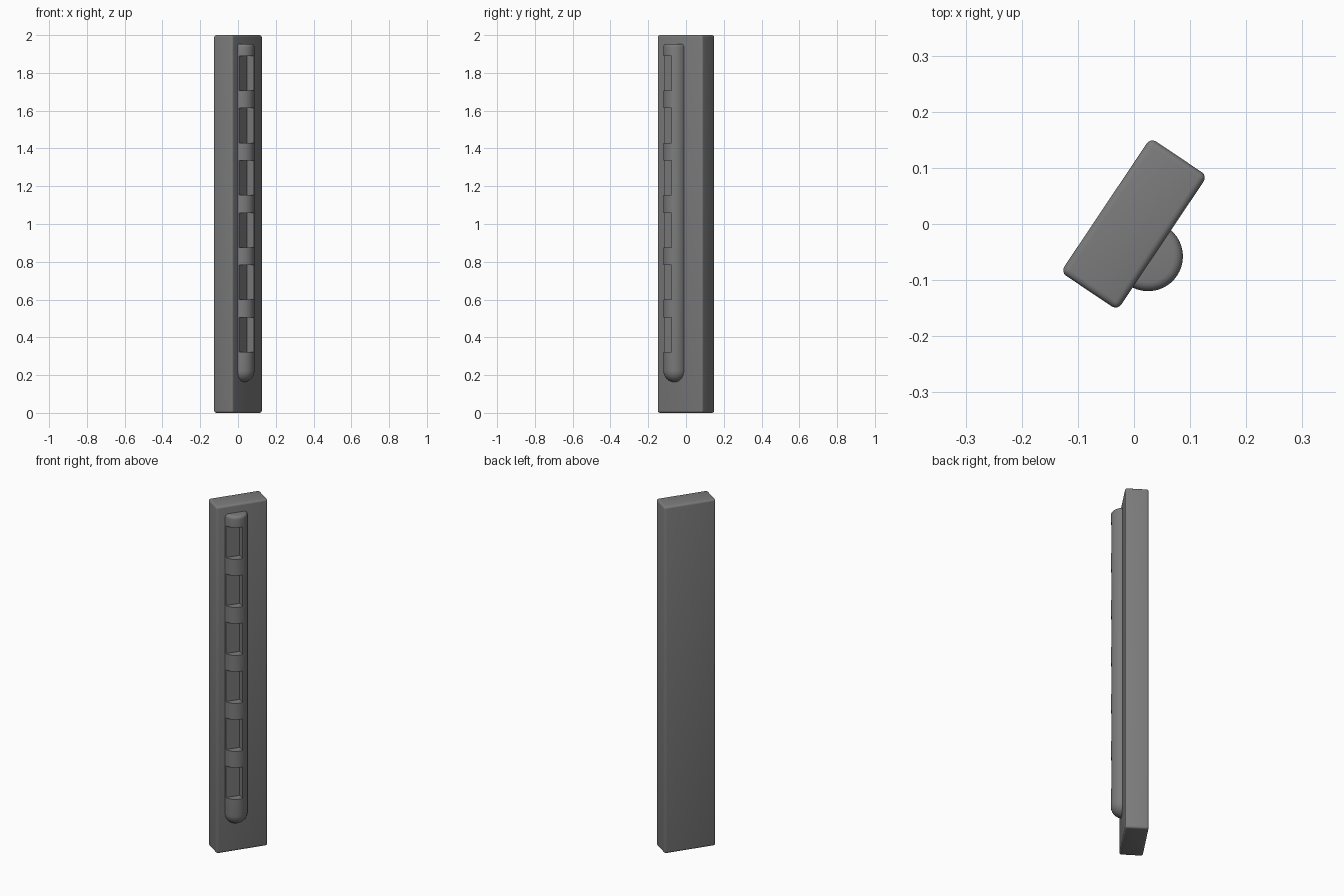
import bpy, bmesh
from math import sin, cos, pi, radians
from mathutils import Matrix, Vector

if "Cube" in bpy.data.objects:
    bpy.data.objects.remove(bpy.data.objects["Cube"])

# Local frame: x = outward from the front face, y = across the slab
TURN = Matrix.Rotation(radians(-33.8), 4, 'Z')


def make_object(name, bm):
    bmesh.ops.recalc_face_normals(bm, faces=bm.faces)
    bm.transform(TURN)
    mesh = bpy.data.meshes.new(name)
    bm.to_mesh(mesh)
    bm.free()
    ob = bpy.data.objects.new(name, mesh)
    bpy.context.collection.objects.link(ob)
    return ob


def add_box(bm, low, high):
    low, high = Vector(low), Vector(high)
    mat = Matrix.Translation((low + high) / 2) @ Matrix.Diagonal((*(high - low), 1))
    bmesh.ops.create_cube(bm, size=1, matrix=mat)


def finish(ob, angle=35):
    bpy.ops.object.select_all(action='DESELECT')
    ob.select_set(True)
    bpy.context.view_layer.objects.active = ob
    bpy.ops.object.shade_smooth_by_angle(angle=radians(angle))
    ob.data.materials.clear()
    ob.data.materials.append(dark)


dark = bpy.data.materials.new("dark_grey")
dark.diffuse_color = (0.2, 0.2, 0.2, 1)
dark.use_nodes = True
dark.node_tree.nodes["Principled BSDF"].inputs["Base Color"].default_value = dark.diffuse_color

# Slab with rounded edges
bm = bmesh.new()
add_box(bm, (-0.061, -0.144, 0), (0.061, 0.144, 2))
bmesh.ops.bevel(bm, geom=bm.edges[:], offset=0.012, segments=4,
                profile=0.5, affect='EDGES')
slab = make_object("slab", bm)
finish(slab)

# Half-sunk tube: domed bottom, softened top
R, CX, CY, Z0, Z1, F = 0.062, 0.053, -0.034, 0.162, 1.953, 0.016
profile = [(R * sin(i * pi / 16), Z0 + R - R * cos(i * pi / 16)) for i in range(9)]
profile += [(R - F + F * cos(i * pi / 8), Z1 - F + F * sin(i * pi / 8)) for i in range(5)]
profile.append((0, Z1))
bm = bmesh.new()
verts = [bm.verts.new((CX + r, CY, z)) for r, z in profile]
edges = [bm.edges.new(pair) for pair in zip(verts, verts[1:])]
bmesh.ops.spin(bm, geom=verts + edges, cent=(CX, CY, 0), axis=(0, 0, 1),
               angle=2 * pi, steps=48)
bmesh.ops.remove_doubles(bm, verts=bm.verts[:], dist=1e-5)
tube = make_object("tube", bm)

# Six windows cut into one side of the tube
bm = bmesh.new()
for i in range(6):
    z = 0.322 + 0.277 * i
    add_box(bm, (0.07, -0.2, z), (0.2, -0.018, z + 0.183))
cutter = make_object("window_cutter", bm)
cutter.hide_render = True

cut = tube.modifiers.new("windows", 'BOOLEAN')
cut.object = cutter
cut.operation = 'DIFFERENCE'
cut.solver = 'EXACT'
bpy.context.view_layer.objects.active = tube
bpy.ops.object.modifier_apply(modifier=cut.name)
bpy.data.objects.remove(cutter)
finish(tube)
